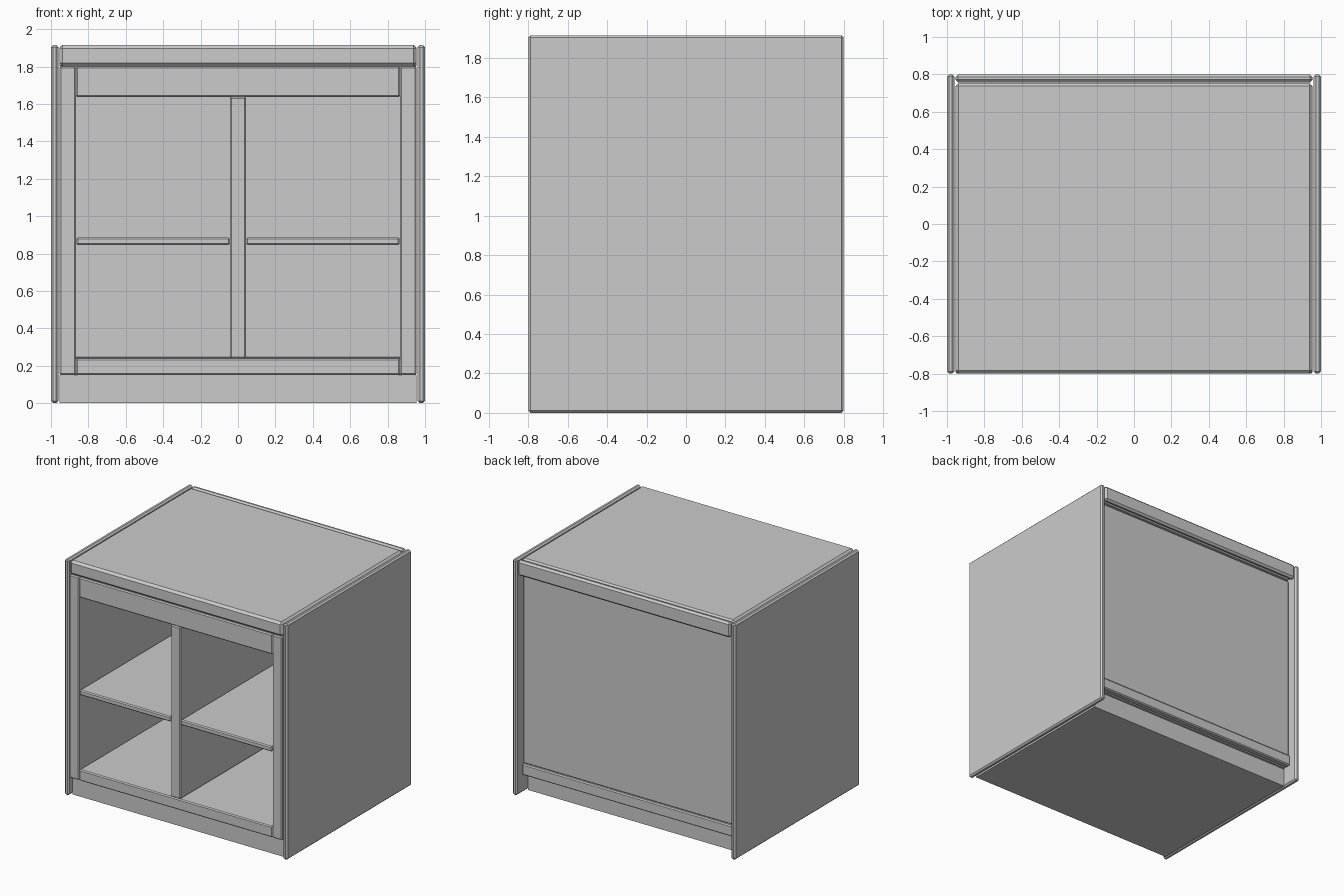
import bpy

cube = bpy.data.objects.get("Cube")
if cube:
    bpy.data.objects.remove(cube, do_unlink=True)

grey = bpy.data.materials.new("plain_grey")
grey.use_nodes = True
GREY = (0.6, 0.6, 0.6, 1.0)
grey.diffuse_color = GREY
grey.node_tree.nodes["Principled BSDF"].inputs["Base Color"].default_value = GREY


def board(name, x, y, z, chamfer=0.008):
    """Chamfered board spanning the given (min, max) ranges."""
    spans = (x, y, z)
    bpy.ops.mesh.primitive_cube_add(size=1, location=[(a + b) / 2 for a, b in spans])
    obj = bpy.context.object
    obj.name = name
    obj.scale = [b - a for a, b in spans]
    bpy.ops.object.transform_apply(location=False, rotation=False, scale=True)
    obj.data.materials.append(grey)
    if chamfer:
        bevel = obj.modifiers.new("chamfer", 'BEVEL')
        bevel.width = chamfer
        bevel.segments = 1
    return obj


FRONT, BACK, TOP = -0.8, 0.8, 1.915
OUT, IN = 0.955, 0.867      # carcass half width, opening half width
INNER_BACK = 0.69           # front of the back panel

# Outer side panels, inner walls and shelves, mirrored left and right
for side, s in (("left", 1), ("right", -1)):
    def span(a, b):
        return tuple(sorted((s * a, s * b)))
    board(side + "_side_panel", span(0.96, 1.0), (FRONT, BACK), (0, TOP), 0.012)
    board(side + "_inner_wall", span(IN, OUT), (FRONT, INNER_BACK), (0.15, 1.8))
    board(side + "_shelf", span(0.044, IN - 0.003), (FRONT, INNER_BACK), (0.845, 0.887))

# Top and its back rail
board("top_panel", (-OUT, OUT), (FRONT, 0.755), (1.8, TOP), 0.018)
board("back_rail", (-OUT, OUT), (0.757, BACK), (1.79, TOP), 0.015)

# Front fascia and centre divider
board("front_fascia", (-IN, IN), (FRONT, -0.757), (1.636, 1.8))
board("divider", (-0.043, 0.043), (FRONT, INNER_BACK), (0.24, 1.636))
board("divider_top", (-0.043, 0.043), (-0.757, INNER_BACK), (1.62, 1.8), 0)

# Floor, its rear edge and the recessed plinth
board("floor", (-IN, IN), (FRONT, INNER_BACK), (0.15, 0.24))
board("floor_back_rail", (-OUT, OUT), (INNER_BACK, 0.74), (0.15, 0.24))
board("plinth", (-OUT, OUT), (-0.76, 0.665), (0, 0.15), 0)

# Back panel
board("back_panel", (-OUT, OUT), (INNER_BACK, 0.725), (0.24, 1.8))
